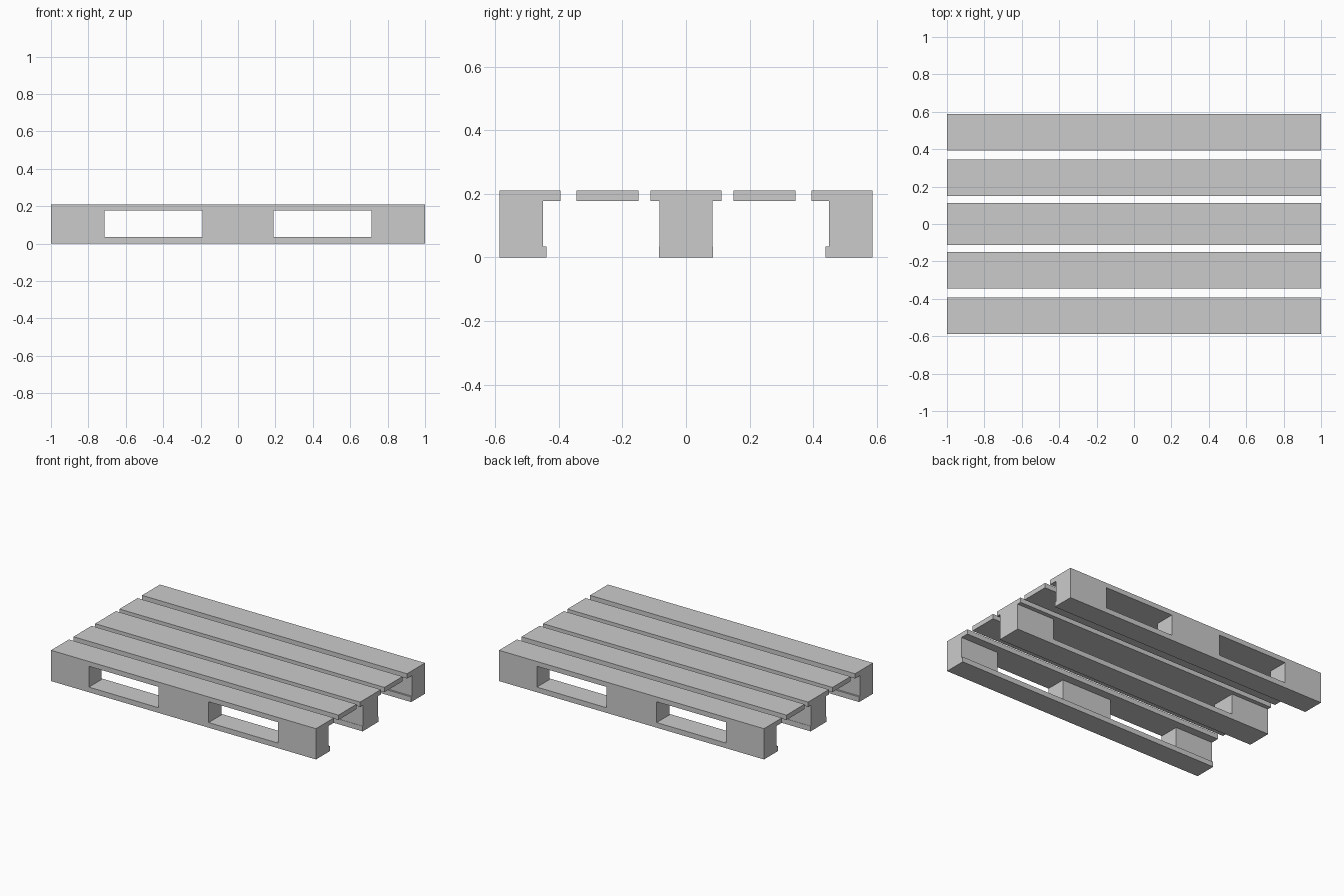
import bpy
import bmesh
from mathutils import Matrix, Vector

cube = bpy.data.objects.get("Cube")
if cube:
    bpy.data.objects.remove(cube, do_unlink=True)

wood = bpy.data.materials.new("plain_grey")
wood.use_nodes = True
grey = (0.6, 0.6, 0.6, 1)
wood.diffuse_color = grey
wood.node_tree.nodes["Principled BSDF"].inputs["Base Color"].default_value = grey

LENGTH, HALF_WIDTH = 1.0, 0.587
BASE_TOP, DECK_BOTTOM, DECK_TOP = 0.035, 0.177, 0.21


def box(name, xs, ys, zs):
    """Box spanning the given ranges along each axis."""
    low, high = (Vector(p) for p in zip(xs, ys, zs))
    bm = bmesh.new()
    bmesh.ops.create_cube(
        bm, size=1,
        matrix=Matrix.Translation((low + high) / 2) @ Matrix.Diagonal((*(high - low), 1)))
    mesh = bpy.data.meshes.new(name)
    bm.to_mesh(mesh)
    bm.free()
    mesh.materials.append(wood)
    obj = bpy.data.objects.new(name, mesh)
    bpy.context.collection.objects.link(obj)


def flip(span):
    return (-span[1], -span[0])


full = (-LENGTH, LENGTH)
end = (0.714, LENGTH)
middle = (-0.19, 0.19)

# Deck boards
deck = {"back_deck_board": (0.394, HALF_WIDTH), "inner_back_deck_board": (0.15, 0.345)}
for name, ys in deck.items():
    box(name, full, ys, (DECK_BOTTOM, DECK_TOP))
    box(name.replace("back", "front"), full, flip(ys), (DECK_BOTTOM, DECK_TOP))
box("centre_deck_board", full, (-0.112, 0.112), (DECK_BOTTOM, DECK_TOP))

# Runners: a base board with spacer blocks; the centre one has end blocks only
back_base, back_block = (0.438, HALF_WIDTH), (0.45, HALF_WIDTH)
runners = [
    ("back", back_base, back_block, True),
    ("centre", (-0.085, 0.085), (-0.083, 0.083), False),
    ("front", flip(back_base), flip(back_block), True),
]
for name, base, block, has_middle in runners:
    box(name + "_base_board", full, base, (0, BASE_TOP))
    box(name + "_left_block", end, block, (BASE_TOP, DECK_BOTTOM))
    box(name + "_right_block", flip(end), block, (BASE_TOP, DECK_BOTTOM))
    if has_middle:
        box(name + "_middle_block", middle, block, (BASE_TOP, DECK_BOTTOM))
